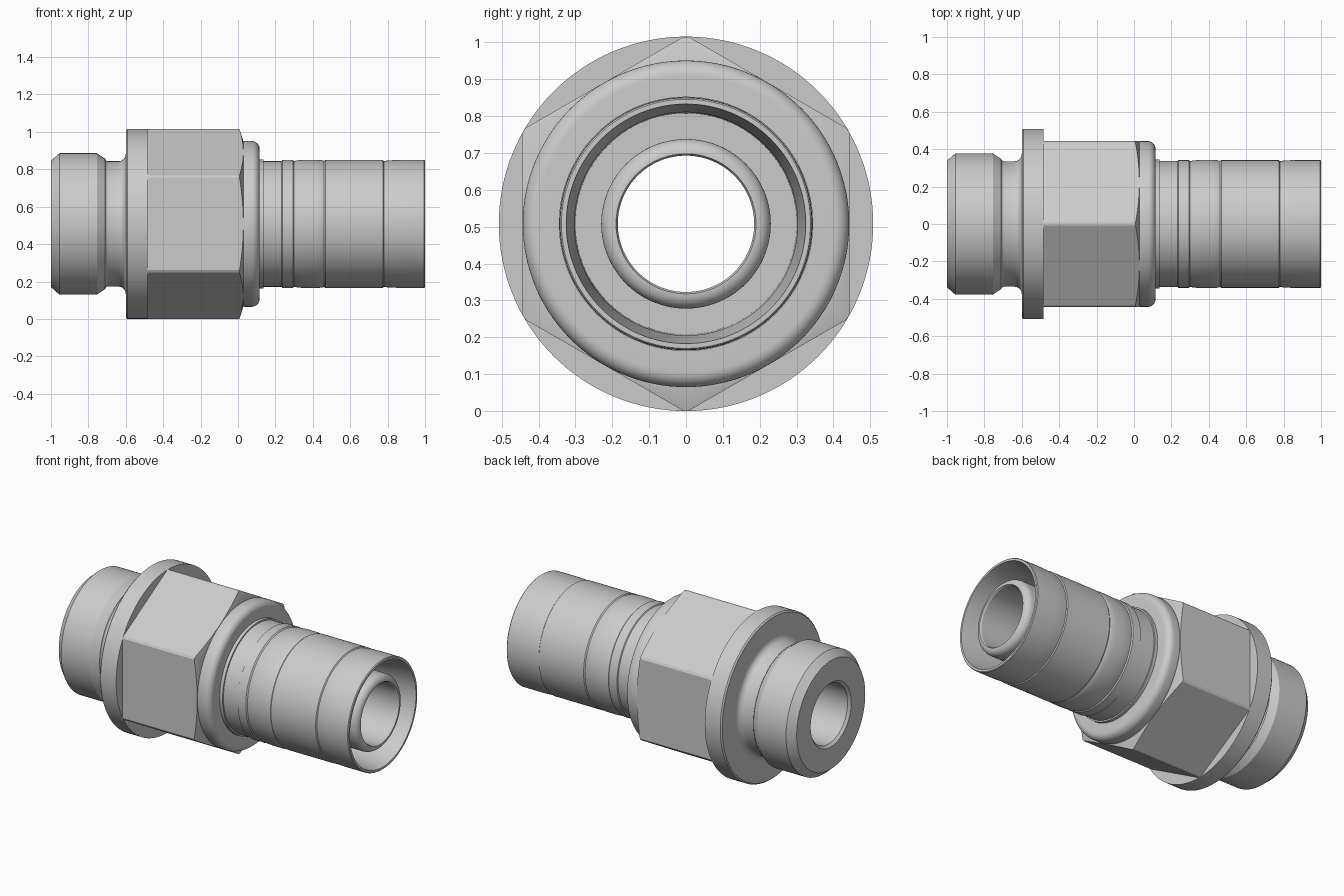
import bpy, bmesh
from math import sin, cos, pi, radians

if "Cube" in bpy.data.objects:
    bpy.data.objects.remove(bpy.data.objects["Cube"])

AXIS_Z = 0.508
SEG = 128


def arc(cx, cr, rad, a0, a1, n=6):
    """Points of a fillet in the (x, radius) plane, angles in degrees."""
    return [(cx + rad * cos(radians(a0 + (a1 - a0) * i / n)),
             cr + rad * sin(radians(a0 + (a1 - a0) * i / n))) for i in range(n + 1)]


def finish(bm, name):
    bmesh.ops.recalc_face_normals(bm, faces=bm.faces)
    me = bpy.data.meshes.new(name)
    bm.to_mesh(me)
    bm.free()
    ob = bpy.data.objects.new(name, me)
    bpy.context.collection.objects.link(ob)
    return ob


def lathe(name, profile):
    """Revolve a closed (x, radius) profile around the fitting's axis."""
    bm = bmesh.new()
    rings = []
    for i in range(SEG):
        a = 2 * pi * i / SEG
        rings.append([bm.verts.new((x, r * sin(a), AXIS_Z + r * cos(a))) for x, r in profile])
    n = len(profile)
    for i in range(SEG):
        p, q = rings[i], rings[(i + 1) % SEG]
        for j in range(n):
            k = (j + 1) % n
            bm.faces.new((p[j], p[k], q[k], q[j]))
    return finish(bm, name)


def smooth(ob):
    bpy.ops.object.select_all(action='DESELECT')
    ob.select_set(True)
    bpy.context.view_layer.objects.active = ob
    bpy.ops.object.shade_smooth_by_angle(angle=radians(25))


# Main body: threaded end, neck, round flange, core and inner tube with bore
body = lathe("threaded_body",
    [(-1, 0.20), (-1, 0.338), (-0.955, 0.378), (-0.755, 0.378), (-0.71, 0.348)]
    + arc(-0.695, 0.350, 0.015, 180, 270, 4)
    + arc(-0.64, 0.375, 0.04, 270, 360)
    + [(-0.60, 0.50), (-0.592, 0.508), (-0.485, 0.508), (-0.485, 0.36),
       (0.10, 0.36), (0.10, 0.23)]
    + arc(0.94, 0.19, 0.04, 90, 0, 8)
    + [(0.97, 0.185), (-0.985, 0.185)])

# Hexagon with corners trimmed and the front end chamfered
bm = bmesh.new()
R = 0.443 / cos(pi / 6)
ends = [[bm.verts.new((x, R * sin(i * pi / 3), AXIS_Z + R * cos(i * pi / 3)))
         for i in range(6)] for x in (-0.495, 0.029)]
for e in ends:
    bm.faces.new(e)
for i in range(6):
    j = (i + 1) % 6
    bm.faces.new((ends[0][i], ends[0][j], ends[1][j], ends[1][i]))
hexagon = finish(bm, "hex_nut")
trim = lathe("hex_trim", [(-0.52, 0.30), (-0.52, 0.5075), (0.008, 0.5075),
                          (0.032, 0.432), (0.032, 0.30)])
trim.hide_render = True
mod = hexagon.modifiers.new("trim", 'BOOLEAN')
mod.operation = 'INTERSECT'
mod.solver = 'EXACT'
mod.object = trim
bpy.context.view_layer.objects.active = hexagon
bpy.ops.object.modifier_apply(modifier="trim")
bpy.data.objects.remove(trim)

# Rounded collar in front of the hexagon
collar = lathe("collar",
    [(0.0, 0.30), (0.0, 0.425)] + arc(0.036, 0.427, 0.016, 180, 90, 4)
    + arc(0.075, 0.403, 0.04, 90, 0, 8) + [(0.115, 0.30)])

# Crimp sleeve with shallow grooves, open at the end around the inner tube
sleeve = lathe("crimp_sleeve",
    [(0.10, 0.22), (0.10, 0.345), (0.135, 0.345), (0.135, 0.336), (0.233, 0.336),
     (0.237, 0.342), (0.293, 0.342), (0.300, 0.336), (0.320, 0.340), (0.36, 0.343),
     (0.42, 0.343), (0.453, 0.340), (0.460, 0.337), (0.467, 0.342), (0.775, 0.342),
     (0.780, 0.336), (0.80, 0.339), (0.86, 0.342), (0.995, 0.342), (1.0, 0.338),
     (1.0, 0.325), (0.80, 0.303), (0.45, 0.300), (0.45, 0.22)])

for ob in (body, hexagon, collar, sleeve):
    smooth(ob)
